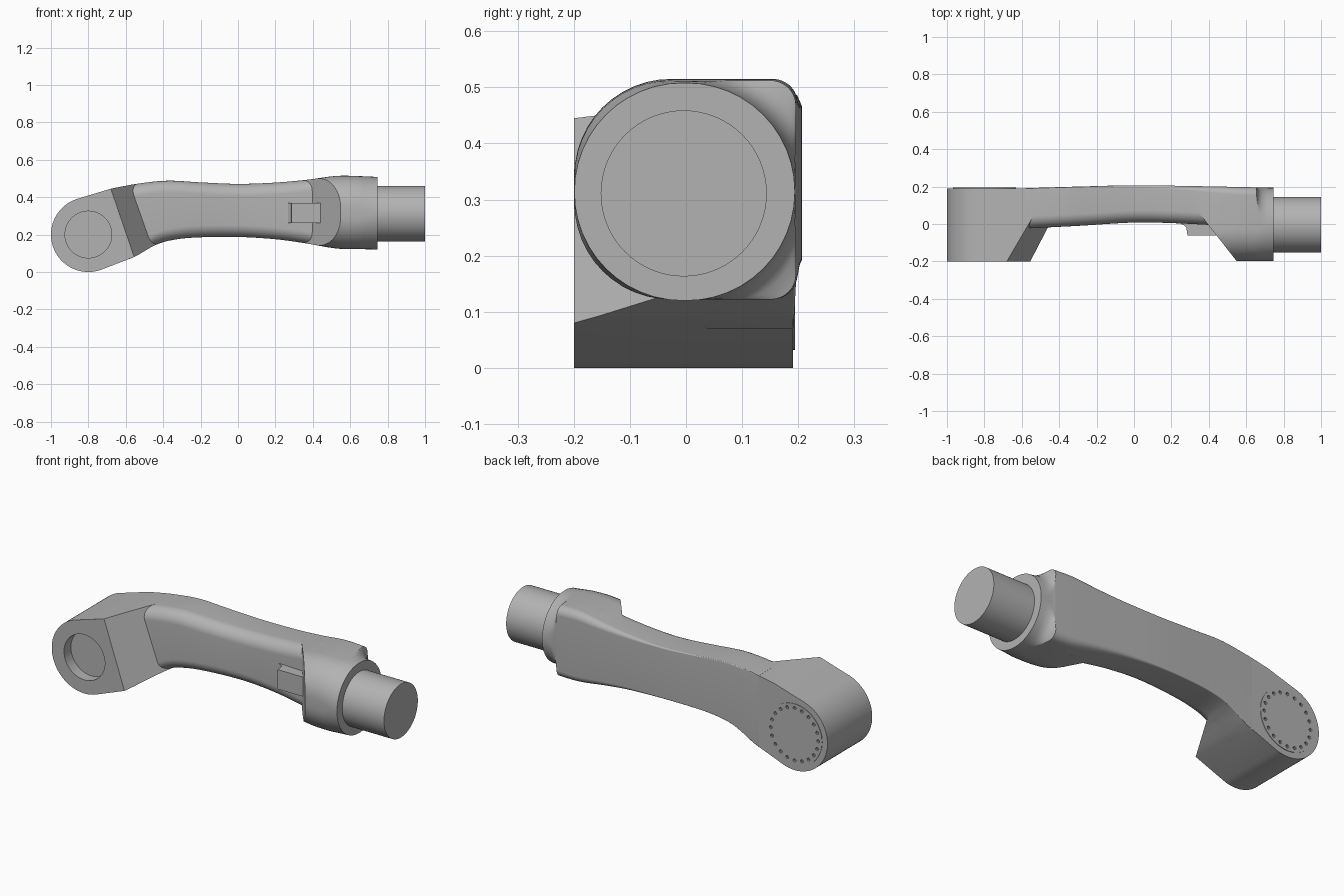
import bpy, bmesh, math
from mathutils import Vector

if "Cube" in bpy.data.objects:
    bpy.data.objects.remove(bpy.data.objects["Cube"], do_unlink=True)

grey = bpy.data.materials.new("machined grey")
grey.use_nodes = True
grey.diffuse_color = (0.45, 0.45, 0.45, 1)
grey.node_tree.nodes["Principled BSDF"].inputs["Base Color"].default_value = (0.45, 0.45, 0.45, 1)


def finish(bm, name, smooth=True):
    bmesh.ops.recalc_face_normals(bm, faces=bm.faces[:])
    me = bpy.data.meshes.new(name)
    bm.to_mesh(me)
    bm.free()
    me.materials.append(grey)
    ob = bpy.data.objects.new(name, me)
    bpy.context.collection.objects.link(ob)
    if smooth:
        bpy.ops.object.select_all(action='DESELECT')
        ob.select_set(True)
        bpy.context.view_layer.objects.active = ob
        bpy.ops.object.shade_smooth_by_angle(angle=math.radians(28))
    return ob


def loft(sections):
    """Closed solid through equal-length rings of points."""
    bm = bmesh.new()
    rings = [[bm.verts.new(p) for p in s] for s in sections]
    for a, b in zip(rings, rings[1:]):
        for i in range(len(a)):
            j = (i + 1) % len(a)
            bm.faces.new((a[i], a[j], b[j], b[i]))
    bm.faces.new(rings[0])
    bm.faces.new(rings[-1])
    bmesh.ops.recalc_face_normals(bm, faces=bm.faces[:])
    return bm


def circle(r, n, cx=0.0, cy=0.0):
    return [(cx + r * math.cos(2 * math.pi * i / n), cy + r * math.sin(2 * math.pi * i / n))
            for i in range(n)]


def along_y(profile, y0, y1):
    return loft([[(x, y, z) for x, z in profile] for y in (y0, y1)])


def clip(bm, point, normal):
    """Remove everything on the normal side of a plane and cap the cut."""
    cut = bmesh.ops.bisect_plane(bm, geom=bm.verts[:] + bm.edges[:] + bm.faces[:], dist=1e-5,
                                 plane_co=point, plane_no=Vector(normal).normalized(),
                                 clear_outer=True)
    edges = [e for e in cut["geom_cut"] if isinstance(e, bmesh.types.BMEdge)]
    bmesh.ops.holes_fill(bm, edges=edges, sides=0)


def curve(points):
    """Smooth interpolation through (x, value) points."""
    n = len(points)

    def slope(i):
        a, b = points[max(i - 1, 0)], points[min(i + 1, n - 1)]
        return (b[1] - a[1]) / (b[0] - a[0])

    def f(x):
        i = 0
        while i < n - 2 and x > points[i + 1][0]:
            i += 1
        (x0, v0), (x1, v1) = points[i], points[i + 1]
        h = x1 - x0
        t = min(max((x - x0) / h, 0), 1)
        return (v0 * (2 * t**3 - 3 * t**2 + 1) + v1 * (3 * t**2 - 2 * t**3)
                + h * slope(i) * (t**3 - 2 * t**2 + t) + h * slope(i + 1) * (t**3 - t**2))
    return f


# Outline of the arm: top, bottom, back and front
top = curve([(-0.68, 0.445), (-0.55, 0.47), (-0.38, 0.488), (-0.2, 0.479), (0, 0.471),
             (0.2, 0.478), (0.37, 0.493), (0.53, 0.514), (0.66, 0.512), (0.745, 0.508)])
bottom = curve([(-0.65, 0.044), (-0.555, 0.08), (-0.45, 0.14), (-0.38, 0.165), (-0.25, 0.183),
                (0, 0.187), (0.2, 0.175), (0.35, 0.155), (0.53, 0.125), (0.66, 0.122), (0.745, 0.12)])
back = curve([(-0.6, 0.191), (-0.3, 0.2), (0, 0.207), (0.3, 0.203), (0.6, 0.197), (0.745, 0.194)])
front = curve([(-0.6, -0.025), (-0.3, -0.01), (0, 0.008), (0.2, 0.005), (0.5, -0.01)])
back_radius = curve([(-0.6, 0.004), (0, 0.008), (0.3, 0.025), (0.5, 0.04), (0.66, 0.045)])


def section(x, y0, rf, rb, n=12):
    """Rounded rectangle at x with separate front and back corner radii."""
    y1, z0, z1 = back(x), bottom(x), top(x)
    ring = []
    corners = ((y1 - rb, z1 - rb, rb, 0), (y0 + rf, z1 - rf, rf, 90),
               (y0 + rf, z0 + rf, rf, 180), (y1 - rb, z0 + rb, rb, 270))
    for cy, cz, r, start in corners:
        for k in range(n + 1):
            a = math.radians(start + 90 * k / n)
            ring.append((x, cy + r * math.cos(a), cz + r * math.sin(a)))
    return ring


# Arm bar
xs = [-0.58 + 1.06 * i / 40 for i in range(41)]
finish(loft([section(x, front(x), 0.065, back_radius(x)) for x in xs]), "arm_bar")

# Wrist housing: rounded block with a slanted shoulder, necking to a round end
rows = [(x, 0.172, back_radius(x)) for x in (0.3, 0.35, 0.4, 0.45, 0.49, 0.53, 0.57, 0.61, 0.655)]
rows += [(0.662, 0.174, 0.11), (0.672, 0.177, 0.145), (0.687, 0.181, 0.17),
         (0.71, 0.187, 0.187), (0.745, 0.193, 0.193)]
bm = loft([section(x, -0.199, rf, rb) for x, rf, rb in rows])
clip(bm, (0.37, 0.03, 0.3), (-0.23, -0.18, 0))
finish(bm, "wrist_housing")

# Wrist pin
pin = circle(0.148, 64, -0.004, 0.311)
finish(loft([[(x, y, z) for y, z in pin] for x in (0.70, 1.0)]), "wrist_pin")

# Small stop block with a flared foot on the arm front
block = [(0.25, 0.03), (0.25, 0.0), (0.268, -0.006), (0.28, -0.02), (0.286, -0.062),
         (0.48, -0.062), (0.48, 0.03)]
finish(loft([[(x, y, z) for x, y in block] for z in (0.262, 0.37)]), "stop_block", False)

# Elbow housing: round end running into the arm, cut by a slanted face
cx, cz = -0.8, 0.2
profile = [(cx + 0.2 * math.cos(math.radians(a)), cz + 0.2 * math.sin(math.radians(a)))
           for a in [108 + 182 * i / 40 for i in range(41)]]
steps = [-0.555, -0.53, -0.5, -0.475, -0.45, -0.42]
profile += [(x, bottom(x)) for x in steps]
profile += [(x, top(x)) for x in reversed([-0.68, -0.62] + steps)]
bm = along_y(profile, -0.2, 0.191)
clip(bm, (-0.68, -0.2, 0.445), (0.073, -0.0456, 0.025))
elbow = finish(bm, "elbow_housing")


def cut(target, bm, name):
    cutter = finish(bm, name, False)
    cutter.hide_render = True
    cutter.hide_viewport = True
    mod = target.modifiers.new(name, 'BOOLEAN')
    mod.operation = 'DIFFERENCE'
    mod.solver = 'EXACT'
    mod.object = cutter
    bpy.ops.object.select_all(action='DESELECT')
    target.select_set(True)
    bpy.context.view_layer.objects.active = target
    bpy.ops.object.modifier_apply(modifier=mod.name)
    bpy.data.objects.remove(cutter, do_unlink=True)
    bpy.ops.object.shade_smooth_by_angle(angle=math.radians(28))


# Front socket in the elbow
cut(elbow, along_y(circle(0.125, 64, cx, cz), -0.3, -0.14), "socket_cutter")

# Back cover disc with a ring of small holes
cover = finish(along_y(circle(0.168, 64, cx, cz), 0.17, 0.194), "elbow_cover")
holes = bmesh.new()
for hx, hz in circle(0.145, 20, cx, cz):
    one = along_y(circle(0.009, 10, hx, hz), 0.18, 0.22)
    tmp = bpy.data.meshes.new("hole")
    one.to_mesh(tmp)
    one.free()
    holes.from_mesh(tmp)
    bpy.data.meshes.remove(tmp)
cut(cover, holes, "hole_cutter")
# Clear the housing behind the cover so the holes stay open
cut(elbow, along_y(circle(0.168, 64, cx, cz), 0.172, 0.25), "cover_seat_cutter")
